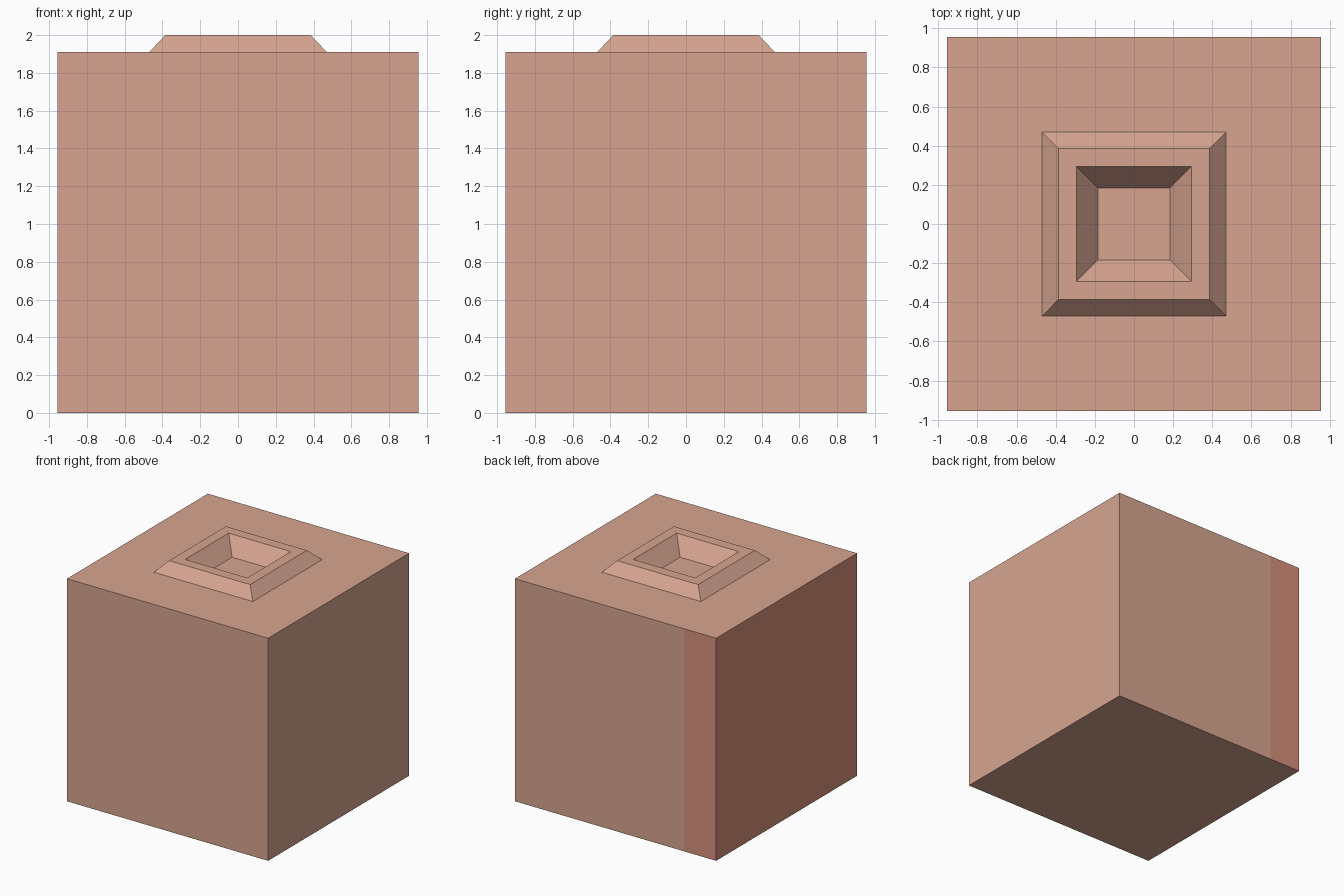
import bpy, bmesh

if "Cube" in bpy.data.objects:
    bpy.data.objects.remove(bpy.data.objects["Cube"])

HALF, HEIGHT = 0.955, 1.91
STRIPE_X = -0.65          # edge of the red wrap on the back face


def material(name, color):
    m = bpy.data.materials.new(name)
    m.diffuse_color = (*color, 1)
    m.use_nodes = True
    m.node_tree.nodes["Principled BSDF"].inputs["Base Color"].default_value = m.diffuse_color
    return m


clay = material("clay pink", (0.68, 0.375, 0.28))
red = material("reddish clay", (0.68, 0.285, 0.20))

bm = bmesh.new()

# Block with open top: square rings lofted from base to the socket floor
rings = [(HALF, 0), (HALF, HEIGHT), (0.47, HEIGHT), (0.385, 2.0),
         (0.295, 2.0), (0.185, 1.865)]
corners = [(-1, -1), (1, -1), (1, 1), (-1, 1)]
loops = [[bm.verts.new((sx * r, sy * r, z)) for sx, sy in corners] for r, z in rings]
for a, b in zip(loops, loops[1:]):
    for i in range(4):
        j = (i + 1) % 4
        bm.faces.new((a[i], a[j], b[j], b[i]))
bm.faces.new(loops[0][::-1])
bm.faces.new(loops[-1])
bm.normal_update()

# Cut the back face for the coloured strip
back = next(f for f in bm.faces
            if f.normal.y > 0.99 and f.calc_center_median().y > HALF - 0.01)
bmesh.ops.bisect_plane(bm, geom=[back, *back.edges, *back.verts],
                       plane_co=(STRIPE_X, 0, 0), plane_no=(1, 0, 0))
bm.normal_update()

# Red on the left face and the strip wrapping onto the back
for f in bm.faces:
    c = f.calc_center_median()
    left = f.normal.x < -0.99
    strip = f.normal.y > 0.99 and c.x < STRIPE_X
    f.material_index = 1 if left or strip else 0

mesh = bpy.data.meshes.new("socket_block")
bm.to_mesh(mesh)
bm.free()
mesh.materials.append(clay)
mesh.materials.append(red)
block = bpy.data.objects.new("socket_block", mesh)
bpy.context.collection.objects.link(block)
